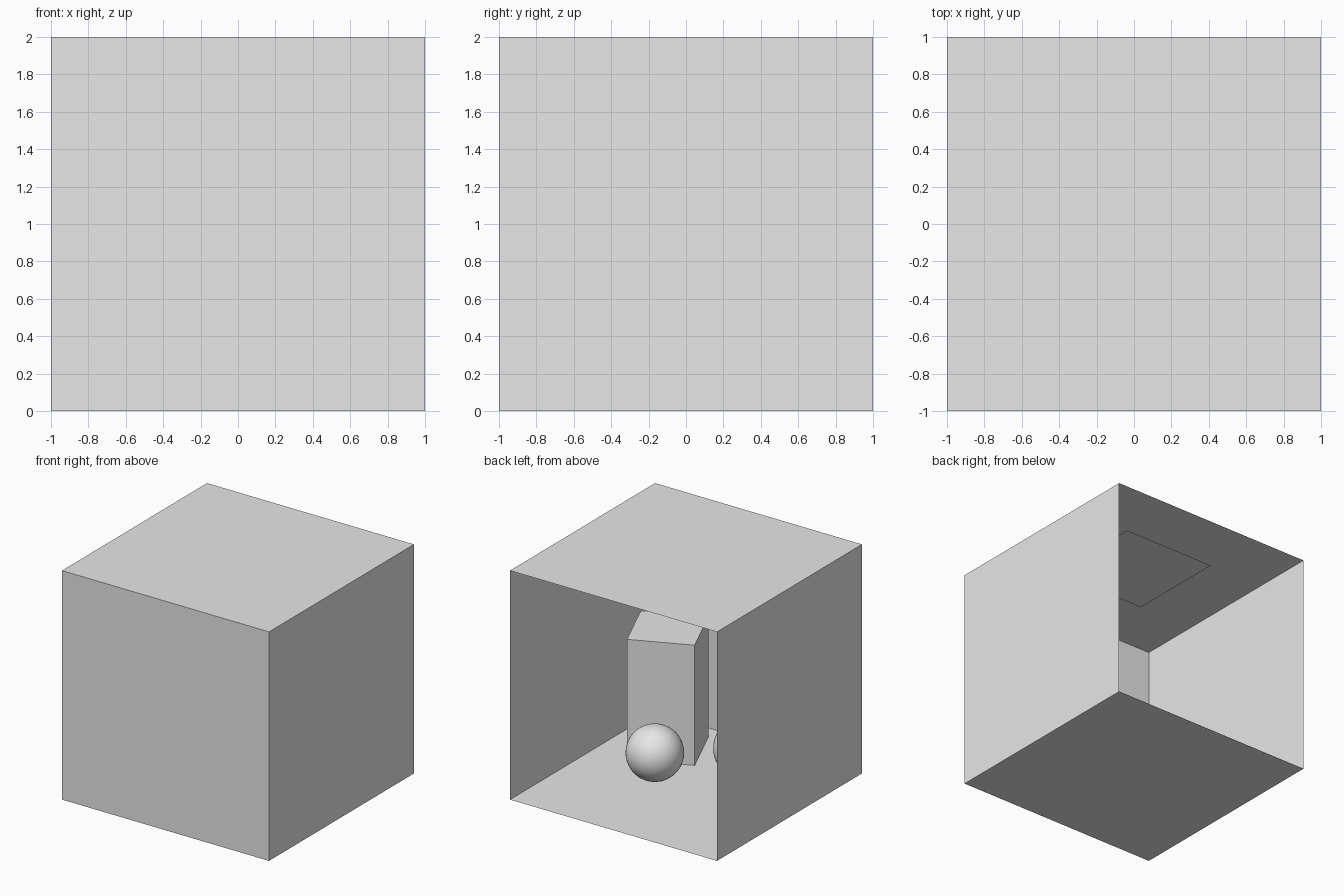
import bpy, bmesh, math
from mathutils import Matrix

default = bpy.data.objects.get("Cube")
if default:
    bpy.data.objects.remove(default, do_unlink=True)

GREY = (0.8, 0.8, 0.8, 1.0)
grey = bpy.data.materials.new("plain_grey")
grey.use_nodes = True
grey.diffuse_color = GREY
for node in grey.node_tree.nodes:
    if node.type == 'BSDF_PRINCIPLED':
        node.inputs["Base Color"].default_value = GREY


def finish(name, bm, location, turn=0.0, smooth=False):
    """Turn a bmesh into a named, coloured object."""
    mesh = bpy.data.meshes.new(name)
    for face in bm.faces:
        face.smooth = smooth
    bm.to_mesh(mesh)
    bm.free()
    mesh.materials.append(grey)
    obj = bpy.data.objects.new(name, mesh)
    obj.location = location
    obj.rotation_euler.z = math.radians(turn)
    bpy.context.collection.objects.link(obj)
    return obj


def ball(name, x, y, radius):
    bm = bmesh.new()
    bmesh.ops.create_uvsphere(bm, u_segments=48, v_segments=24, radius=radius)
    finish(name, bm, (x, y, radius), smooth=True)


# Room: thin-walled cube, open at the back, facing inward
bm = bmesh.new()
bmesh.ops.create_cube(bm, size=2)
back = [f for f in bm.faces if f.normal.y > 0.5]
bmesh.ops.delete(bm, geom=back, context='FACES')
bmesh.ops.reverse_faces(bm, faces=bm.faces[:])
finish("room", bm, (0, 0, 1))

# Lamp panel just under the ceiling, facing down
bm = bmesh.new()
bmesh.ops.create_grid(bm, x_segments=1, y_segments=1, size=0.453)
bmesh.ops.reverse_faces(bm, faces=bm.faces[:])
finish("ceiling_panel", bm, (0, 0, 1.99))

# Tall block, turned on the floor
WIDTH, HEIGHT = 0.547, 1.05
bm = bmesh.new()
bmesh.ops.create_cube(bm, size=1, matrix=Matrix.Diagonal((WIDTH, WIDTH, HEIGHT, 1)))
finish("tall_block", bm, (0.53, -0.505, HEIGHT / 2), turn=23.5)

# Two balls resting on the floor
ball("left_ball", 0.28, 0.03, 0.232)
ball("right_ball", -0.30, -0.40, 0.26)
